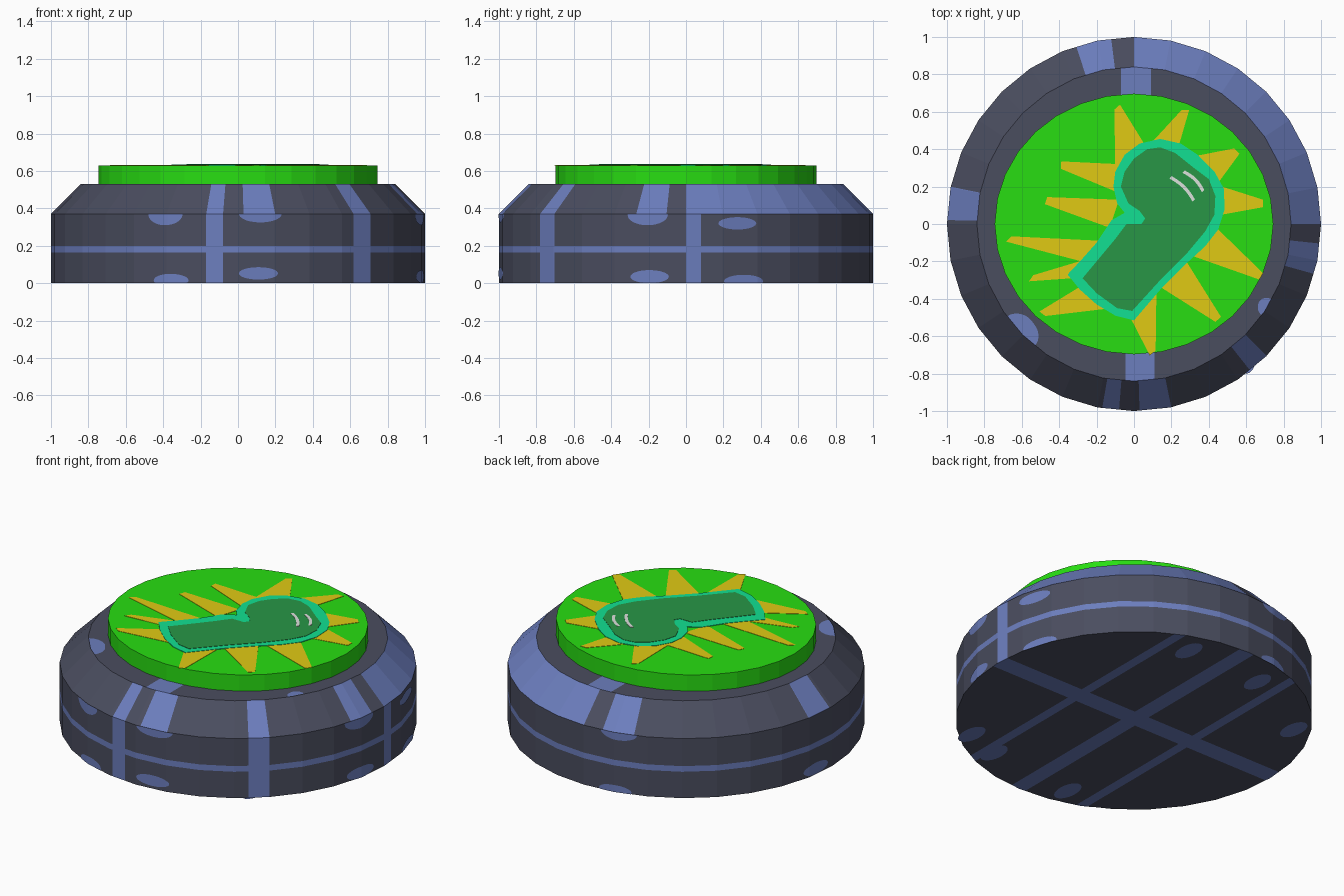
import bpy, bmesh, math
from mathutils import Vector

if "Cube" in bpy.data.objects:
    bpy.data.objects.remove(bpy.data.objects["Cube"])

def material(name, r, g, b):
    lin = [((c / 255 + 0.055) / 1.055) ** 2.4 for c in (r, g, b)]
    m = bpy.data.materials.new(name)
    m.diffuse_color = (*lin, 1)
    m.use_nodes = True
    m.node_tree.nodes["Principled BSDF"].inputs["Base Color"].default_value = m.diffuse_color
    return m

SLATE = material("slate", 74, 77, 95)
BLUE = material("dusty_blue", 108, 126, 190)
GREEN = material("bright_green", 40, 222, 18)
YELLOW = material("mustard_yellow", 224, 202, 20)
TEAL = material("teal", 18, 224, 146)
LEAF = material("dark_green", 40, 150, 70)
SILVER = material("silver", 220, 225, 220)

SIDES, Z0, Z_EDGE, Z_TOP, R_TOP = 32, 0.002, 0.37, 0.53, 0.84

def finish(name, bm, *mats):
    me = bpy.data.meshes.new(name)
    bm.to_mesh(me)
    bm.free()
    for m in mats:
        me.materials.append(m)
    ob = bpy.data.objects.new(name, me)
    bpy.context.collection.objects.link(ob)
    return ob

def ring(bm, rx, ry, z):
    return [bm.verts.new((rx * math.cos(2 * math.pi * i / SIDES),
                          ry * math.sin(2 * math.pi * i / SIDES), z)) for i in range(SIDES)]

def bridge(bm, a, b):
    for i in range(len(a)):
        j = (i + 1) % len(a)
        bm.faces.new((a[i], a[j], b[j], b[i]))

def polar(deg, r=1.0):
    t = math.radians(deg)
    return Vector((r * math.cos(t), r * math.sin(t), 0))

# Base: cylinder with a bevelled shoulder
bm = bmesh.new()
low, mid, top = ring(bm, 1, 1, Z0), ring(bm, 1, 1, Z_EDGE), ring(bm, R_TOP, R_TOP, Z_TOP)
bridge(bm, low, mid)
bridge(bm, mid, top)
bm.faces.new(top)
bm.faces.new(low[::-1])
bm.normal_update()

def region(f):
    nz = f.normal.z
    return "bottom" if nz < -0.5 else "side" if nz < 0.1 else "shoulder" if nz < 0.95 else "top"

def cut(reg, co, no, facing=None):
    fs = [f for f in bm.faces if region(f) == reg
          and (facing is None or f.calc_center_median().dot(facing) > 0)]
    geom = set(fs)
    for f in fs:
        geom.update(f.edges)
        geom.update(f.verts)
    bmesh.ops.bisect_plane(bm, geom=list(geom), dist=1e-4, plane_co=co, plane_no=no)
    bm.normal_update()

# Stripes as angle ranges around the axis
SIDE_STRIPES = [(260.2, 265.4), (308.4, 315.2), (0, 4.6)]
SHOULDER_STRIPES = [(260.2, 265.4), (271.7, 281.5), (308.4, 315.2), (344.5, 354),
                    (0, 90), (97, 108), (168.5, 178.8)]
BAND = (0.165, 0.2)
for reg, stripes in (("side", SIDE_STRIPES), ("shoulder", SHOULDER_STRIPES)):
    for s in stripes:
        for a in s:
            cut(reg, (0, 0, 0), polar(a + 90), polar(a))
for z in BAND:
    cut("side", (0, 0, z), (0, 0, 1))

# Stripes on the top rim and the underside
X, Y = Vector((1, 0, 0)), Vector((0, 1, 0))
RIM = {1: (-0.07, 0.09), -1: (-0.045, 0.11)}
cut("top", (0, 0, 0), Y)
for sgn, xs in RIM.items():
    for x in xs:
        cut("top", (x, 0, 0), X, Y * sgn)
UNDER_Y = (-0.04, 0.08)
UNDER_X = [(-0.42, -0.36), (-0.04, 0.06), (0.39, 0.45)]
for y in UNDER_Y:
    cut("bottom", (0, y, 0), Y)
for s in UNDER_X:
    for x in s:
        cut("bottom", (x, 0, 0), X)

def inside(v, ranges):
    return any(a < v < b for a, b in ranges)

for f in bm.faces:
    c, reg = f.calc_center_bounds(), region(f)
    ang = math.degrees(math.atan2(c.y, c.x)) % 360
    if reg == "side":
        blue = inside(ang, SIDE_STRIPES) or inside(c.z, [BAND])
    elif reg == "shoulder":
        blue = inside(ang, SHOULDER_STRIPES)
    elif reg == "top":
        blue = inside(c.x, [RIM[1 if c.y > 0 else -1]])
    else:
        blue = inside(c.x, UNDER_X) or inside(c.y, [UNDER_Y])
    f.material_index = int(blue)
finish("base", bm, SLATE, BLUE)

# Blue spots: thin sheets built from columns that hug the faceted surface
def facet_radius(deg):
    step = 360 / SIDES
    return math.cos(math.radians(step / 2)) / math.cos(math.radians(deg % step - step / 2))

def sheet(bm, cols):
    pairs = [(bm.verts.new(a), bm.verts.new(b)) for a, b in cols]
    for (a, b), (c, d) in zip(pairs, pairs[1:]):
        bm.faces.new((a, c, d, b))

STEPS = [math.sin(math.pi / 2 * (i / 10 - 1) * 0.98) for i in range(21)]
bm = bmesh.new()
for deg, z, hw, hh in [(247, .37, .1, .06), (248.9, .015, .1, .035), (276.3, .0525, .105, .033),
                       (276.9, .37, .115, .045), (348.1, .365, .11, .055), (348.7, .035, .105, .035),
                       (16, .32, .105, .033), (18, .01, .11, .035), (102.7, .37, .11, .045),
                       (101.5, .01, .1, .035), (172, .04, .1, .035)]:
    cols = []
    for t in STEPS:
        a, h = deg + math.degrees(hw * t), hh * math.sqrt(1 - t * t)
        p = polar(a, facet_radius(a) + 0.003)
        cols.append((p + Vector((0, 0, max(z - h, Z0))), p + Vector((0, 0, min(z + h, Z_EDGE)))))
    sheet(bm, cols)
finish("side_spots", bm, BLUE)

bm = bmesh.new()
for deg, half, depth in [(223.5, 7.4, .085), (327.9, 3.4, .05)]:
    cols = []
    for t in STEPS:
        a = deg + half * t
        r = R_TOP * facet_radius(a)
        up = Vector((0, 0, Z_TOP + 0.003))
        cols.append((polar(a, r) + up, polar(a, r - depth * math.sqrt(1 - t * t)) + up))
    sheet(bm, [(b, a) for a, b in cols][::-1])
finish("rim_spots", bm, BLUE)

bm = bmesh.new()
for x, y in [(.27, .8), (-.25, .78), (-.75, .5), (.37, -.78), (-.22, -.84), (.6, -.7)]:
    sheet(bm, [((x + .055 * t, y + .1 * math.sqrt(1 - t * t), 0),
                (x + .055 * t, y - .1 * math.sqrt(1 - t * t), 0)) for t in STEPS])
finish("underside_spots", bm, BLUE)

# Push button: slightly oval disc
bm = bmesh.new()
Z_BTN = 0.63
low, top = ring(bm, .745, .697, Z_TOP), ring(bm, .745, .697, Z_BTN)
bridge(bm, low, top)
bm.faces.new(top)
finish("button", bm, GREEN)

# Painted picture on the button: stacked thin plates
def plate(bm, pts, h):
    area = sum(a[0] * b[1] - b[0] * a[1] for a, b in zip(pts, pts[1:] + pts[:1]))
    if area < 0:
        pts = pts[::-1]
    low = [bm.verts.new((x, y, Z_BTN)) for x, y in pts]
    top = [bm.verts.new((x, y, Z_BTN + h)) for x, y in pts]
    bridge(bm, low, top)
    bm.faces.new(top)

# Burst spikes: tip, then the two base corners
bm = bmesh.new()
for tx, ty, ax, ay, bx, by in [
        (-.09, .625, -.10, .28, .06, .42), (.275, .61, .08, .42, .24, .42),
        (.55, .39, .31, .36, .45, .22), (.69, .11, .47, .2, .47, .05),
        (.68, -.28, .42, -.0, .31, -.17), (.45, -.51, .28, -.2, .13, -.33),
        (.1, -.69, .12, -.36, -.03, -.48), (-.49, -.48, -.28, -.33, -.12, -.45),
        (-.55, -.29, -.33, -.29, -.26, -.19), (-.67, -.08, -.17, -.09, -.28, -.2),
        (-.47, .125, -.08, .13, -.13, -.02), (-.39, .315, -.08, .32, -.09, .17)]:
    tip, a, b = Vector((tx, ty)), Vector((ax, ay)), Vector((bx, by))
    w = (b - a).normalized() * 0.02
    plate(bm, [tuple(p) for p in (a, tip - w, tip + w, b)], 0.002)
finish("burst_spikes", bm, YELLOW)

# Bent shape: outline and fill
OUTER = [(-.11, .2), (-.1, .28), (-.05, .37), (.03, .43), (.14, .455), (.25, .43), (.34, .37),
         (.43, .28), (.48, .19), (.485, .08), (.45, -.03), (.38, -.12), (.27, -.22), (.15, -.34),
         (0, -.515), (-.1, -.49), (-.2, -.43), (-.29, -.35), (-.355, -.27), (-.28, -.19),
         (-.2, -.1), (-.12, .02), (-.05, .06), (-.09, .11)]
INNER = [(-.07, .2), (-.05, .28), (0, .35), (.07, .4), (.14, .41), (.22, .38), (.32, .3),
         (.4, .24), (.435, .15), (.43, .05), (.38, -.04), (.28, -.16), (.14, -.3), (-.01, -.465),
         (-.09, -.45), (-.2, -.37), (-.275, -.29), (-.2, -.2), (-.1, -.08), (-.04, 0), (.04, 0),
         (.06, .03), (.03, .07), (-.03, .11)]
for name, pts, h, mat in (("shape_outline", OUTER, .004, TEAL), ("shape_fill", INNER, .006, LEAF)):
    bm = bmesh.new()
    plate(bm, pts, h)
    finish(name, bm, mat)

# Shine marks: two thin bowed strokes
bm = bmesh.new()
for p, q in (((.195, .25), (.32, .125)), ((.265, .28), (.37, .175))):
    p, q = Vector(p), Vector(q)
    n = Vector((p.y - q.y, q.x - p.x)).normalized()
    mids = [p.lerp(q, t / 6) + n * 0.014 * math.sin(math.pi * t / 6) for t in range(7)]
    edge = [tuple(m + n * 0.009) for m in mids] + [tuple(m - n * 0.009) for m in mids[::-1]]
    plate(bm, edge, 0.008)
finish("shine_marks", bm, SILVER)
